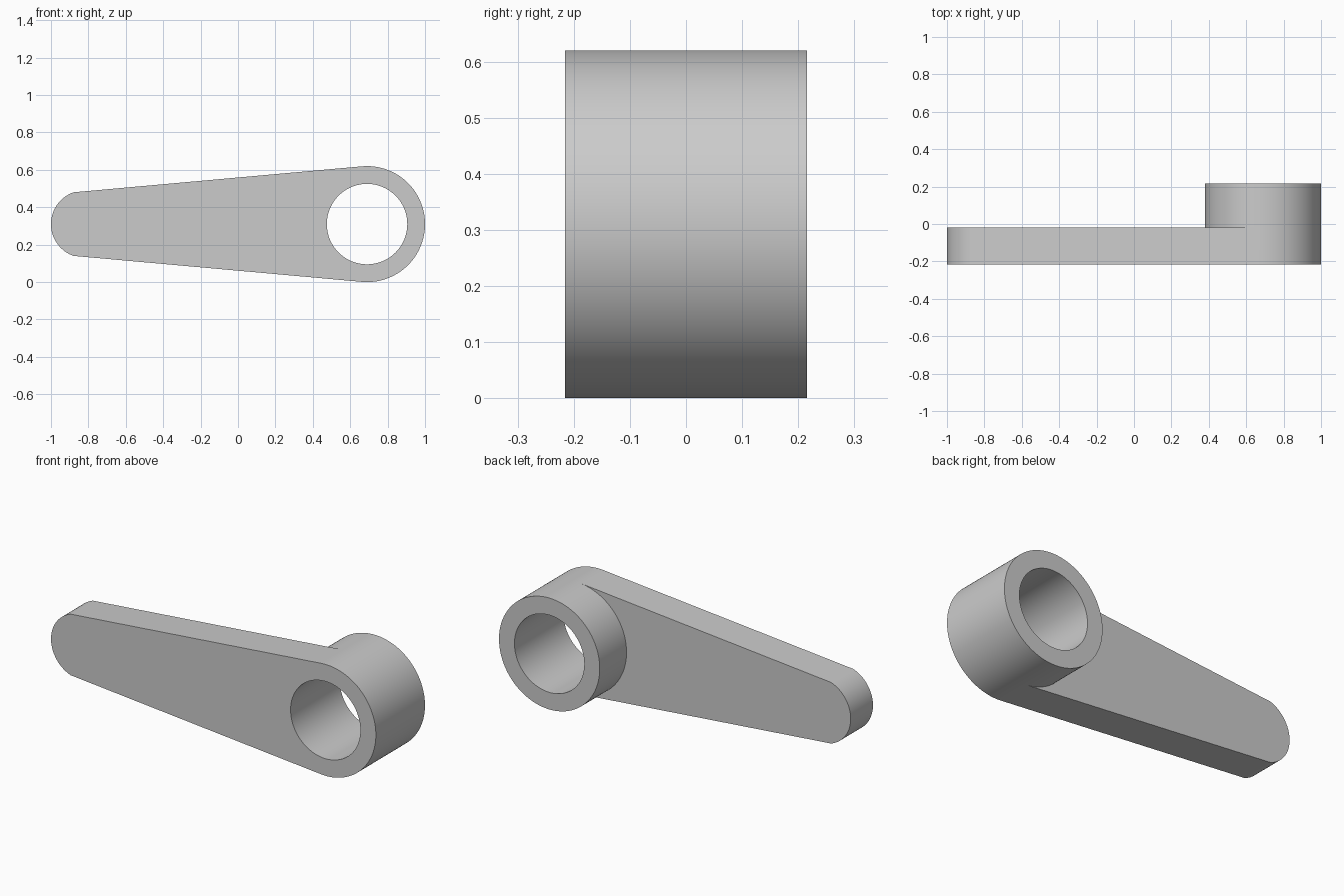
import bpy
import bmesh
from math import sin, cos, pi, asin, atan2, radians

cube = bpy.data.objects.get("Cube")
if cube:
    bpy.data.objects.remove(cube)

# Main dimensions
CX, CZ = 0.69, 0.31
OUTER, BORE = 0.31, 0.215
FRONT, SHOULDER, BACK = -0.216, -0.02, 0.216
TIP_X, TIP_R, TIP_HALF = -0.82, 0.18, 0.17
RIGHT_SEGS, LEFT_SEGS, TIP_SEGS = 64, 56, 40

steel = bpy.data.materials.new("plain_grey")
steel.use_nodes = True
grey = (0.6, 0.6, 0.6, 1)
steel.diffuse_color = grey
steel.node_tree.nodes["Principled BSDF"].inputs["Base Color"].default_value = grey


def arc(cx, r, start, end, count):
    return [(cx + r * cos(start + (end - start) * i / count),
             CZ + r * sin(start + (end - start) * i / count)) for i in range(count + 1)]


# Boss circle split where the tapered arm meets it tangentially
meet = pi / 2 + asin(0.09)
right = arc(CX, OUTER, -meet, meet, RIGHT_SEGS)
left = arc(CX, OUTER, meet, 2 * pi - meet, LEFT_SEGS)
outer = right[:-1] + left[:-1]
inner = [(CX + (x - CX) * BORE / OUTER, CZ + (z - CZ) * BORE / OUTER) for x, z in outer]
tip_angle = pi - asin(TIP_HALF / TIP_R)
tip = arc(TIP_X, TIP_R, tip_angle, 2 * pi - tip_angle, TIP_SEGS)

bm = bmesh.new()


def loop(points, y):
    return [bm.verts.new((x, y, z)) for x, z in points]


def bridge(a, b, closed=True):
    for i in range(len(a) if closed else len(a) - 1):
        j = (i + 1) % len(a)
        bm.faces.new((a[i], a[j], b[j], b[i]))


out_front, out_mid, out_back = (loop(outer, y) for y in (FRONT, SHOULDER, BACK))
in_front, in_back = loop(inner, FRONT), loop(inner, BACK)
tip_front, tip_mid = loop(tip, FRONT), loop(tip, SHOULDER)

# Bored boss
bridge(in_front, out_front)
bridge(out_back, in_back)
bridge(in_back, in_front)
bridge(out_mid, out_back)
bridge(out_front[:RIGHT_SEGS + 1], out_mid[:RIGHT_SEGS + 1], closed=False)

# Tapered arm: two flat faces and a rim around the rounded tip
for ring, end in ((out_front, tip_front), (out_mid, tip_mid)):
    bm.faces.new(ring[RIGHT_SEGS:] + [ring[0]] + end[::-1])
bridge([out_front[RIGHT_SEGS]] + tip_front + [out_front[0]],
       [out_mid[RIGHT_SEGS]] + tip_mid + [out_mid[0]], closed=False)

bmesh.ops.recalc_face_normals(bm, faces=bm.faces)
mesh = bpy.data.meshes.new("lever_arm")
bm.to_mesh(mesh)
bm.free()
mesh.materials.append(steel)
lever = bpy.data.objects.new("lever_arm", mesh)
bpy.context.collection.objects.link(lever)

# Smooth curved walls, crisp rims
bpy.ops.object.select_all(action='DESELECT')
lever.select_set(True)
bpy.context.view_layer.objects.active = lever
bpy.ops.object.shade_smooth_by_angle(angle=radians(10))
